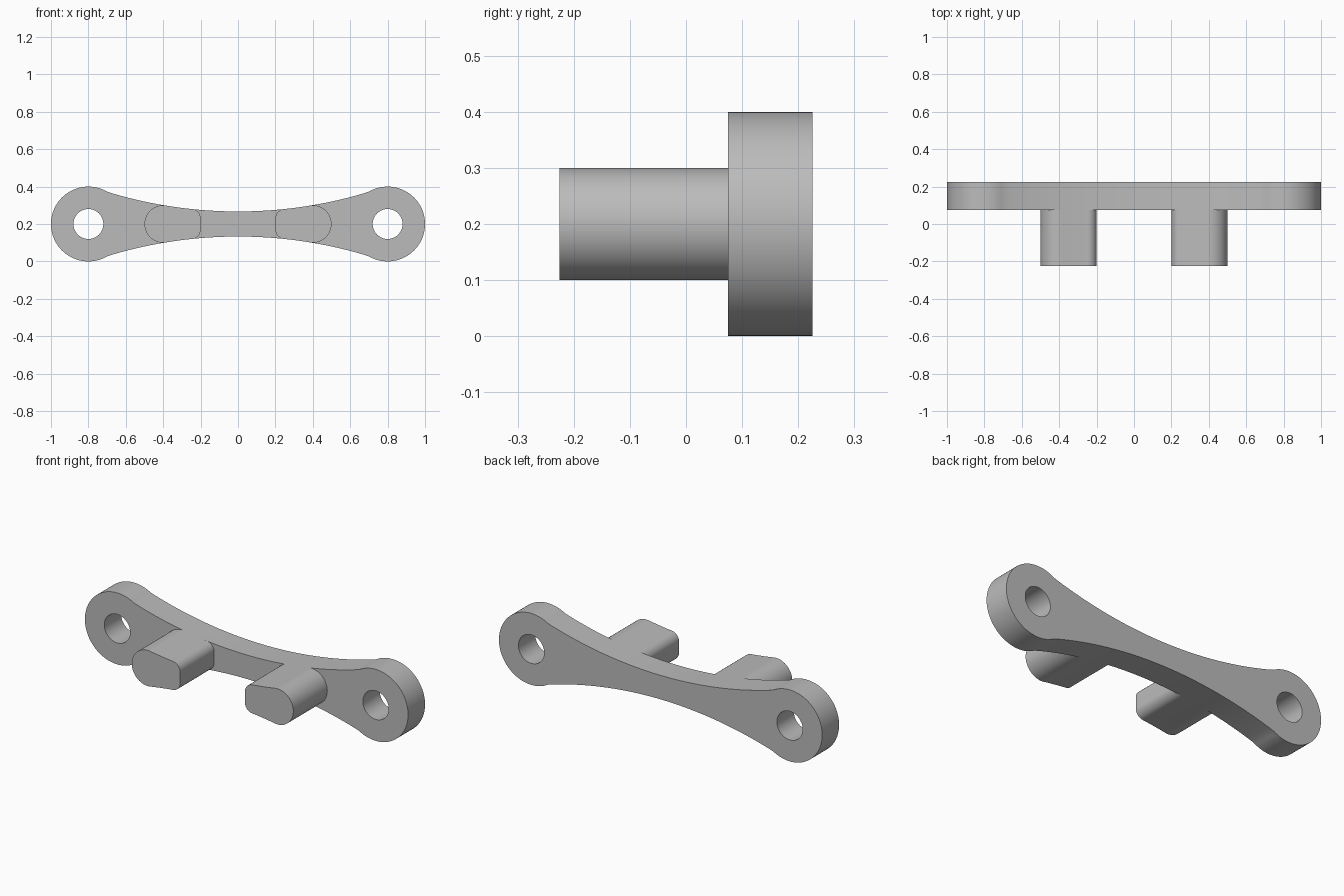
import bpy
import bmesh
from math import sin, cos, pi, sqrt, asin, radians

if "Cube" in bpy.data.objects:
    bpy.data.objects.remove(bpy.data.objects["Cube"], do_unlink=True)

MID_Z = 0.2          # height of the long centre line
EYE_X, EYE_R, HOLE_R = 0.8, 0.2, 0.08
WAIST, CURVE_R = 0.067, 2.386
FRONT, STEP, BACK = -0.225, 0.075, 0.225

grey = bpy.data.materials.new("grey")
grey.use_nodes = True
colour = (0.5, 0.5, 0.5, 1)
grey.diffuse_color = colour
grey.node_tree.nodes["Principled BSDF"].inputs["Base Color"].default_value = colour


def arc(cx, cz, r, start, end, n):
    return [(cx + r * cos(start + (end - start) * i / n),
             cz + r * sin(start + (end - start) * i / n)) for i in range(n + 1)]


def half_width(x):
    return WAIST + CURVE_R - sqrt(CURVE_R ** 2 - x * x)


def waist_curve(x0, x1, n):
    xs = [x0 + (x1 - x0) * i / n for i in range(n + 1)]
    return [(x, half_width(x)) for x in xs]


def flip(points):
    return [(x, -z) for x, z in reversed(points)]


def extrude_profile(name, loops, y0, y1):
    """Fill the loops (outline, then holes) in the xz plane and extrude along y."""
    bm = bmesh.new()
    edges = []
    for loop in loops:
        verts = [bm.verts.new((x, y0, MID_Z + z)) for x, z in loop]
        edges += [bm.edges.new((v, verts[i - 1])) for i, v in enumerate(verts)]
    bmesh.ops.triangle_fill(bm, edges=edges, use_beauty=True, use_dissolve=False)
    grown = bmesh.ops.extrude_face_region(bm, geom=bm.faces[:], use_keep_orig=True)
    moved = [g for g in grown["geom"] if isinstance(g, bmesh.types.BMVert)]
    bmesh.ops.translate(bm, verts=moved, vec=(0, y1 - y0, 0))
    bmesh.ops.recalc_face_normals(bm, faces=bm.faces[:])
    mesh = bpy.data.meshes.new(name)
    bm.to_mesh(mesh)
    bm.free()
    obj = bpy.data.objects.new(name, mesh)
    bpy.context.collection.objects.link(obj)
    mesh.materials.append(grey)
    bpy.ops.object.select_all(action="DESELECT")
    obj.select_set(True)
    bpy.context.view_layer.objects.active = obj
    bpy.ops.object.shade_smooth_by_angle(angle=radians(20))
    return obj


# Link plate: round eyes joined by a concave waist, with a hole in each eye
join_z = half_width(0.7)
a = pi - asin(join_z / EYE_R)
join_x = EYE_X + EYE_R * cos(a)
right_eye = arc(EYE_X, 0, EYE_R, -a, a, 64)
left_eye = arc(-EYE_X, 0, EYE_R, pi - a, pi + a, 64)
upper = waist_curve(join_x, -join_x, 48)[1:-1]
outline = right_eye + upper + left_eye + flip(upper)
holes = [arc(s * EYE_X, 0, HOLE_R, 0, 2 * pi, 48)[:-1] for s in (1, -1)]
extrude_profile("link_plate", [outline] + holes, STEP, BACK)

# Pegs: round outer end, sides following the waist, rounded inner corners
OUTER_X, INNER_X, PEG_R, FILLET = 0.4, 0.2, 0.1, 0.05
fillet_z = half_width(INNER_X + FILLET) - FILLET
corner = arc(INNER_X + FILLET, fillet_z, FILLET, pi / 2 + 0.1, pi, 10)
side = waist_curve(OUTER_X - 0.01, INNER_X + FILLET, 12) + corner
peg = arc(OUTER_X, 0, PEG_R, -pi / 2, pi / 2, 40) + side + flip(side)
for name, s in (("left_peg", 1), ("right_peg", -1)):
    extrude_profile(name, [[(s * x, z) for x, z in peg]], FRONT, STEP)
